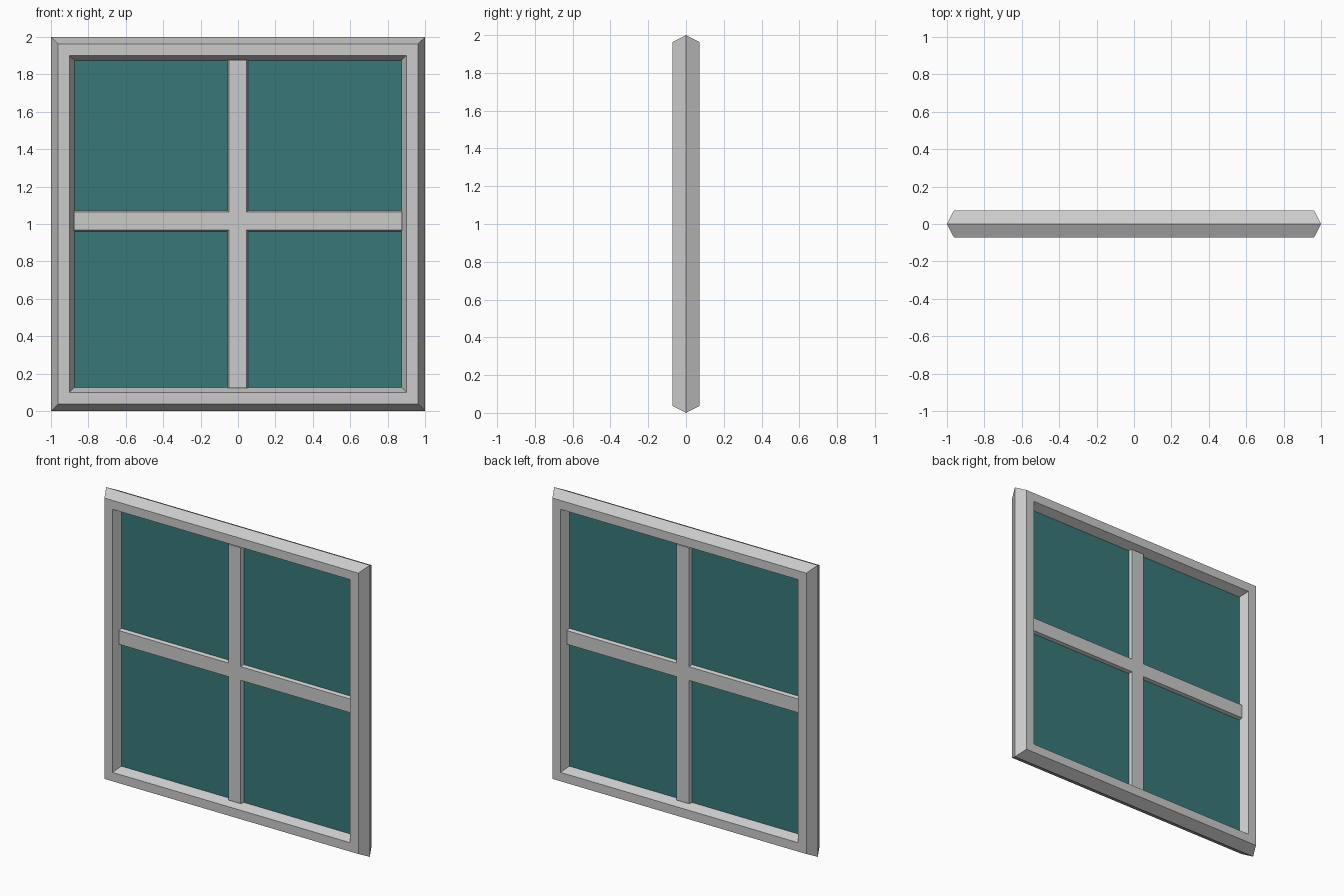
import bpy, bmesh

if "Cube" in bpy.data.objects:
    bpy.data.objects.remove(bpy.data.objects["Cube"])


def finish(name, bm, color=None):
    bmesh.ops.recalc_face_normals(bm, faces=bm.faces)
    me = bpy.data.meshes.new(name)
    bm.to_mesh(me)
    bm.free()
    ob = bpy.data.objects.new(name, me)
    bpy.context.collection.objects.link(ob)
    if color:
        mat = bpy.data.materials.new(name)
        mat.diffuse_color = color
        mat.use_nodes = True
        mat.node_tree.nodes["Principled BSDF"].inputs["Base Color"].default_value = mat.diffuse_color
        me.materials.append(mat)
    return ob


def loft(bm, rings, closed=False, caps=False):
    vs = [[bm.verts.new(p) for p in r] for r in rings]
    n, k = len(vs), len(rings[0])
    for i in range(n if closed else n - 1):
        a, b = vs[i], vs[(i + 1) % n]
        for j in range(k):
            bm.faces.new((a[j], a[(j + 1) % k], b[(j + 1) % k], b[j]))
    if caps:
        bm.faces.new(vs[0])
        bm.faces.new(vs[-1])


# Mitred outer frame: hexagonal section (half size, depth) swept round a square
section = [(1, 0), (.963, -.072), (.902, -.072), (.868, 0), (.902, .072), (.963, .072)]
bm = bmesh.new()
loft(bm, [[(sx * h, y, 1 + sz * h) for h, y in section]
          for sx, sz in ((-1, -1), (1, -1), (1, 1), (-1, 1))], closed=True)
finish("outer_frame", bm)

# Glazing bars with a flattened hexagonal section
bar = [(.060, 0), (.047, -.036), (-.047, -.036), (-.060, 0), (-.047, .036), (.047, .036)]
BAR_Z = 1.016
bm = bmesh.new()
loft(bm, [[(x, y, BAR_Z + w) for w, y in bar] for x in (-.877, .877)], caps=True)
finish("horizontal_bar", bm)
bm = bmesh.new()
loft(bm, [[(w - .001, y, z) for w, y in bar] for z in (.123, 1.877)], caps=True)
finish("vertical_bar", bm)

# Glass pane
bm = bmesh.new()
loft(bm, [[(-.88, y, .12), (.88, y, .12), (.88, y, 1.88), (-.88, y, 1.88)]
          for y in (-.014, .014)], caps=True)
finish("glass_pane", bm, (.04, .19, .19, 1))
